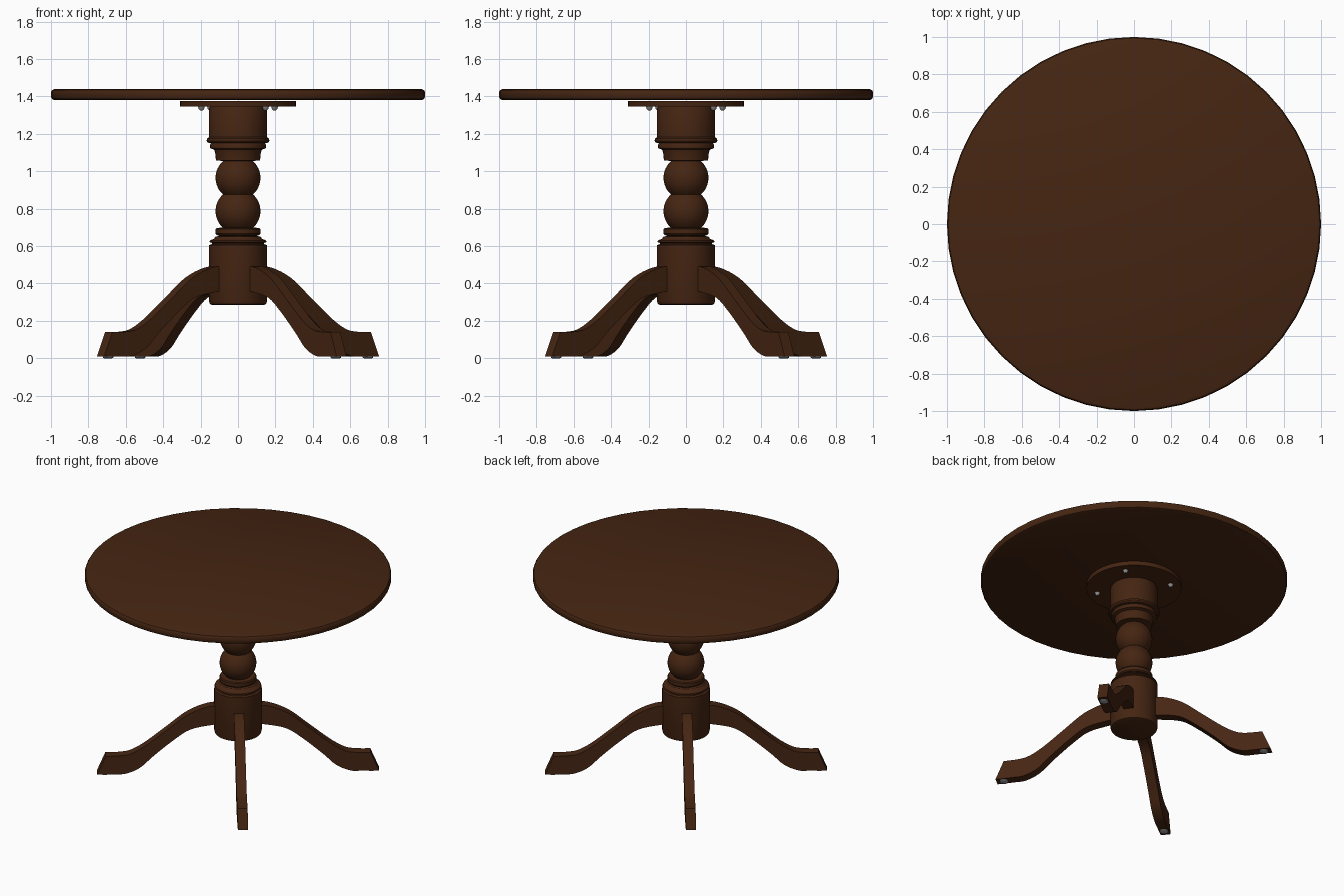
import bpy, bmesh, math
from mathutils import Matrix

if "Cube" in bpy.data.objects:
    bpy.data.objects.remove(bpy.data.objects["Cube"])


def material(name, rgb):
    m = bpy.data.materials.new(name)
    m.diffuse_color = (*rgb, 1)
    m.use_nodes = True
    m.node_tree.nodes["Principled BSDF"].inputs["Base Color"].default_value = m.diffuse_color
    return m


WOOD = material("dark brown wood", (0.06, 0.0185, 0.006))
METAL = material("grey metal", (0.3, 0.3, 0.3))
LEG_ANGLES = [math.radians(37 + 90 * k) for k in range(4)]


def finish(bm, name, mat, angle=35):
    bmesh.ops.recalc_face_normals(bm, faces=bm.faces)
    me = bpy.data.meshes.new(name)
    bm.to_mesh(me)
    bm.free()
    me.materials.append(mat)
    ob = bpy.data.objects.new(name, me)
    bpy.context.collection.objects.link(ob)
    bpy.ops.object.select_all(action='DESELECT')
    ob.select_set(True)
    bpy.context.view_layer.objects.active = ob
    bpy.ops.object.shade_smooth_by_angle(angle=math.radians(angle))
    return ob


def lathe(name, profile, mat, sides=48, x=0, y=0):
    """Turn an (r, z) profile around a vertical axis, capping both ends."""
    bm = bmesh.new()
    rings = [[bm.verts.new((x + r * math.cos(2 * math.pi * i / sides),
                            y + r * math.sin(2 * math.pi * i / sides), z))
              for i in range(sides)] for r, z in profile]
    for a, b in zip(rings, rings[1:]):
        for i in range(sides):
            j = (i + 1) % sides
            bm.faces.new((a[i], a[j], b[j], b[i]))
    bm.faces.new(rings[0][::-1])
    bm.faces.new(rings[-1])
    return finish(bm, name, mat)


def ball(zc, r, half):
    """Arc of a turned ball, from bottom to top."""
    t = math.asin(half / r)
    return [(r * math.cos(a), zc + r * math.sin(a))
            for a in (t * (i / 6 - 1) for i in range(13))]


def smooth_path(pts, steps=4):
    """Catmull-Rom curve through a few points."""
    p = [pts[0]] + pts + [pts[-1]]
    out = []
    for a, b, c, d in zip(p, p[1:], p[2:], p[3:]):
        for s in range(steps):
            t = s / steps
            out.append(tuple(0.5 * (2 * b[k] + (c[k] - a[k]) * t
                       + (2 * a[k] - 5 * b[k] + 4 * c[k] - d[k]) * t * t
                       + (3 * b[k] - a[k] - 3 * c[k] + d[k]) * t ** 3) for k in (0, 1)))
    return out + [pts[-1]]


# Round top with softened rim, and the mounting plate under it
lathe("tabletop", [(0.98, 1.38), (0.994, 1.386), (1.0, 1.396), (1.0, 1.424),
                   (0.994, 1.434), (0.98, 1.44)], WOOD)
lathe("mounting_plate", [(0.31, 1.345), (0.31, 1.375)], WOOD)

# Turned pedestal
column = [(0.14, 0.285), (0.15, 0.29), (0.155, 0.305), (0.155, 0.605), (0.14, 0.61),
          (0.14, 0.617), (0.153, 0.622), (0.15, 0.63), (0.13, 0.638), (0.12, 0.65),
          (0.10, 0.655), (0.115, 0.66), (0.12, 0.667), (0.12, 0.69), (0.115, 0.697)]
column += ball(0.787, 0.12, 0.088) + ball(0.965, 0.12, 0.09)
column += [(0.118, 1.058), (0.122, 1.10), (0.127, 1.115), (0.148, 1.122), (0.15, 1.14),
           (0.145, 1.15), (0.162, 1.153), (0.168, 1.162), (0.166, 1.175),
           (0.155, 1.182), (0.155, 1.335), (0.15, 1.345)]
lathe("pedestal_column", column, WOOD, 40)

# Curved legs: side profile in (radius, height), extruded across the width
top = smooth_path([(0.10, 0.493), (0.20, 0.485), (0.33, 0.43), (0.4625, 0.325),
                   (0.60, 0.215), (0.69, 0.16), (0.76, 0.143), (0.865, 0.14)])
under = smooth_path([(0.10, 0.36), (0.17, 0.355), (0.31, 0.325), (0.415, 0.255),
                     (0.55, 0.14), (0.64, 0.055), (0.73, 0.014), (0.80, 0.01), (0.92, 0.01)])
HALF = 0.033
for n, ang in enumerate(LEG_ANGLES, 1):
    bm = bmesh.new()
    outline = top + under[::-1]
    a = [bm.verts.new((r, -HALF, z)) for r, z in outline]
    b = [bm.verts.new((r, HALF, z)) for r, z in outline]
    bm.faces.new(a)
    bm.faces.new(b[::-1])
    for i in range(len(a)):
        j = (i + 1) % len(a)
        bm.faces.new((a[i], b[i], b[j], a[j]))
    bmesh.ops.transform(bm, matrix=Matrix.Rotation(ang, 4, 'Z'), verts=bm.verts)
    finish(bm, f"leg_{n}", WOOD)

    # Glide under the foot and bolt under the plate
    c, s = math.cos(ang), math.sin(ang)
    lathe(f"foot_glide_{n}", [(0.022, 0.0), (0.028, 0.004), (0.028, 0.012)],
          METAL, 16, 0.87 * c, 0.87 * s)
    lathe(f"plate_bolt_{n}", [(0.006, 1.325), (0.014, 1.332), (0.018, 1.346)],
          METAL, 12, 0.245 * c, 0.245 * s)
